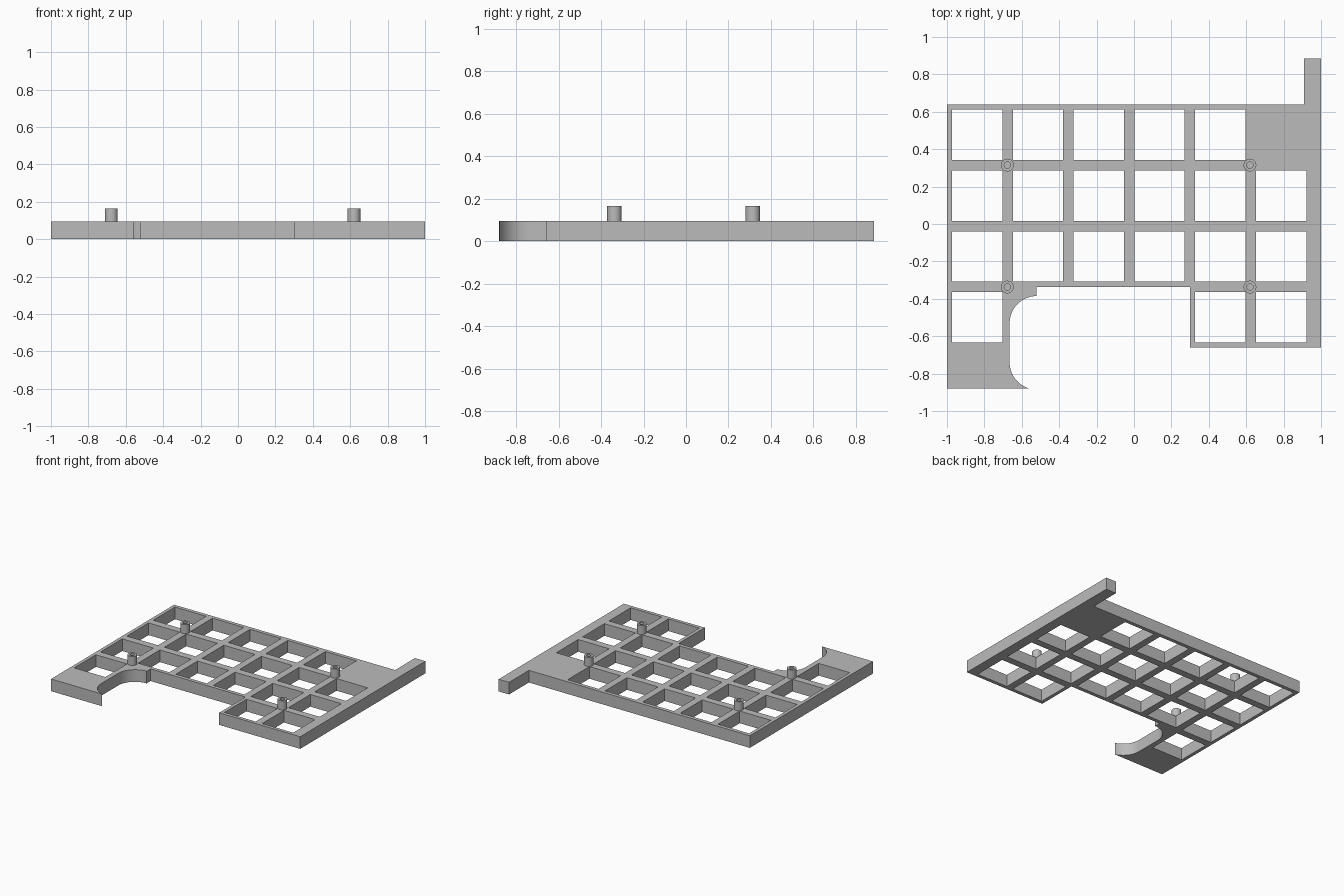
import bpy, bmesh
from math import cos, sin, radians

cube = bpy.data.objects.get("Cube")
if cube:
    bpy.data.objects.remove(cube, do_unlink=True)

THICK = 0.095     # plate height
PITCH = 0.325     # grid spacing
HOLE = 0.269      # window size

grey = bpy.data.materials.new("light grey")
grey.use_nodes = True
colour = (0.5, 0.5, 0.5, 1)
grey.diffuse_color = colour
grey.node_tree.nodes["Principled BSDF"].inputs["Base Color"].default_value = colour


def arc(cx, cy, r, start, end, steps=14):
    angles = [radians(start + (end - start) * i / steps) for i in range(steps + 1)]
    return [(cx + r * cos(a), cy + r * sin(a)) for a in angles]


def finish(obj):
    obj.data.materials.clear()
    obj.data.materials.append(grey)
    bpy.ops.object.select_all(action='DESELECT')
    obj.select_set(True)
    bpy.context.view_layer.objects.active = obj
    bpy.ops.object.shade_smooth_by_angle(angle=radians(30))


def extruded(name, loops, z0, z1):
    """Extrude flat outlines, the inner ones becoming holes."""
    curve = bpy.data.curves.new(name + "_outline", 'CURVE')
    curve.dimensions = '2D'
    curve.fill_mode = 'BOTH'
    curve.extrude = (z1 - z0) / 2
    for loop in loops:
        spline = curve.splines.new('POLY')
        spline.points.add(len(loop) - 1)
        for point, (x, y) in zip(spline.points, loop):
            point.co = (x, y, 0, 1)
        spline.use_cyclic_u = True
    helper = bpy.data.objects.new(name + "_outline", curve)
    bpy.context.collection.objects.link(helper)
    bpy.context.view_layer.update()
    graph = bpy.context.evaluated_depsgraph_get()
    mesh = bpy.data.meshes.new_from_object(helper.evaluated_get(graph))
    bpy.data.objects.remove(helper, do_unlink=True)
    bm = bmesh.new()
    bm.from_mesh(mesh)
    bmesh.ops.remove_doubles(bm, verts=bm.verts, dist=1e-5)
    bmesh.ops.recalc_face_normals(bm, faces=bm.faces)
    bmesh.ops.translate(bm, verts=bm.verts, vec=(0, 0, (z0 + z1) / 2))
    bm.to_mesh(mesh)
    bm.free()
    mesh.name = name
    obj = bpy.data.objects.new(name, mesh)
    bpy.context.collection.objects.link(obj)
    finish(obj)
    return obj


# Plate outline, with a rounded bay at the front and a tab at the back
outline = [(-1, -0.88)]
outline += arc(-0.52, -0.74, 0.145, 254, 180)
outline += arc(-0.52, -0.53, 0.145, 180, 90)
outline += [(-0.52, -0.337), (0.3, -0.337), (0.3, -0.66), (1, -0.66),
            (1, 0.885), (0.91, 0.885), (0.91, 0.64), (-1, 0.64)]

# Square windows, listed by column for each row from the back
windows = []
for row, columns in enumerate([range(5), range(6), range(6), (0, 4, 5)]):
    for col in columns:
        x = -0.973 + PITCH * col
        y = 0.342 - PITCH * row
        windows.append([(x, y), (x + HOLE, y), (x + HOLE, y + HOLE), (x, y + HOLE)])
extruded("grid_plate", [outline] + windows, 0, THICK)

# Hollow mounting posts on four grid crossings
for side, x in (("right", -0.677), ("left", 0.62)):
    for end, y in (("front", -0.337), ("back", 0.315)):
        rings = [arc(x, y, r, 0, 360 - 360 / 32, 31) for r in (0.034, 0.017)]
        extruded(f"{end}_{side}_post", rings, THICK, 0.165)
